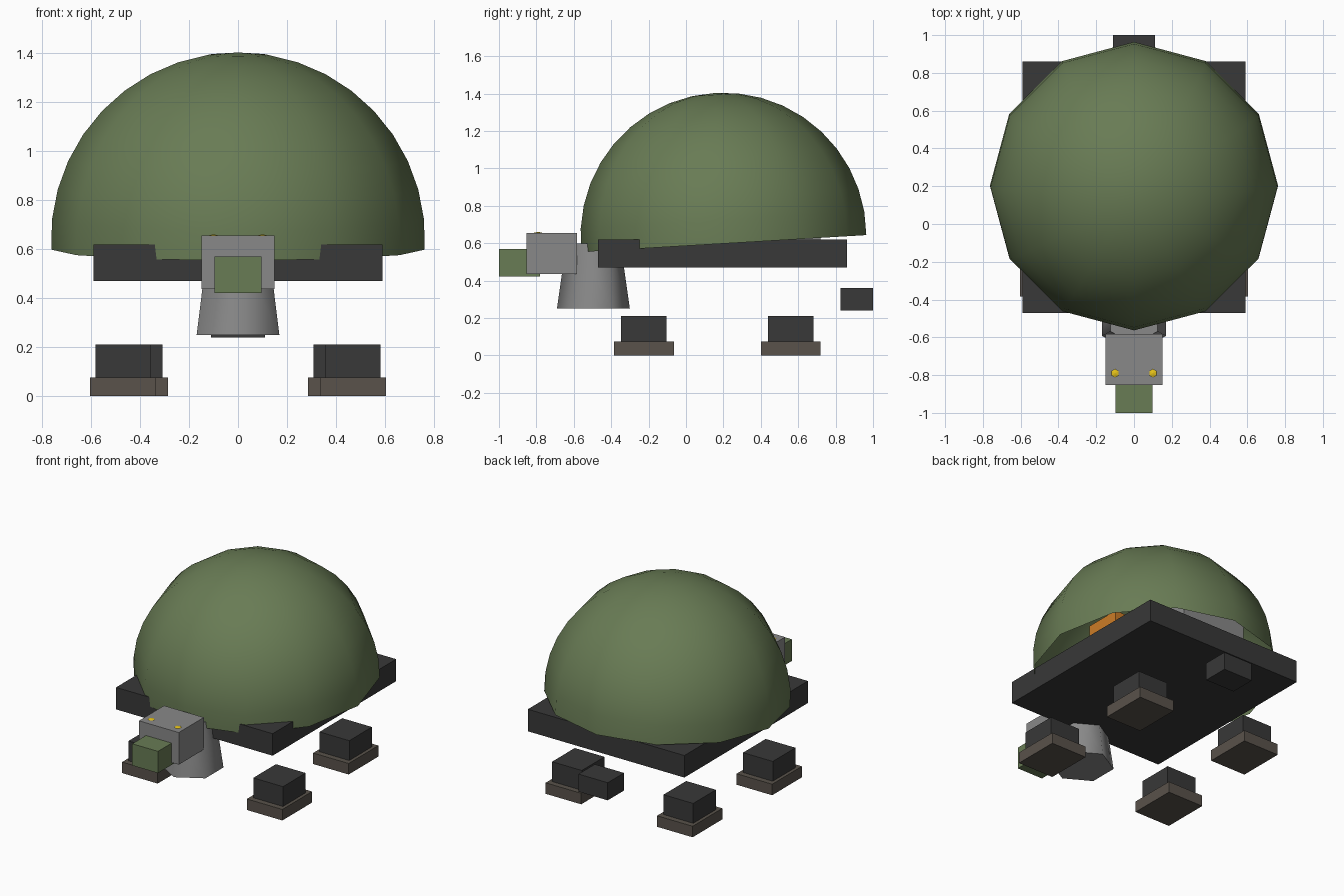
import bpy, bmesh
from math import sin, cos, pi, radians

if "Cube" in bpy.data.objects:
    bpy.data.objects.remove(bpy.data.objects["Cube"])


def material(name, rgb):
    m = bpy.data.materials.new(name)
    m.diffuse_color = (*rgb, 1)
    m.use_nodes = True
    m.node_tree.nodes["Principled BSDF"].inputs["Base Color"].default_value = m.diffuse_color
    return m


GREEN = material("shell green", (0.14, 0.20, 0.09))
DARK = material("dark plastic", (0.04, 0.04, 0.04))
BROWN = material("foot sole brown", (0.10, 0.085, 0.07))
GREY = material("mid grey", (0.25, 0.25, 0.25))
YELLOW = material("eye yellow", (0.80, 0.55, 0.01))
ORANGE = material("orange", (0.60, 0.20, 0.02))


def box(name, x, y, z, mat):
    """Box from (min, max) pairs on each axis."""
    bpy.ops.mesh.primitive_cube_add(size=1, location=[sum(a) / 2 for a in (x, y, z)])
    ob = bpy.context.object
    ob.name = name
    ob.scale = [a[1] - a[0] for a in (x, y, z)]
    bpy.ops.object.transform_apply(location=False, rotation=False)
    ob.data.materials.append(mat)
    return ob


# Domed shell: open 12-sided cap, tipped slightly forward
def dome(name, radius, sides, steps, low):
    bm = bmesh.new()
    rings = []
    for k in range(steps):
        a = low + (pi / 2 - low) * k / steps
        rings.append([bm.verts.new((radius * cos(a) * cos(2 * pi * i / sides),
                                    radius * cos(a) * sin(2 * pi * i / sides),
                                    radius * sin(a))) for i in range(sides)])
    pole = bm.verts.new((0, 0, radius))
    for i in range(sides):
        j = (i + 1) % sides
        for r0, r1 in zip(rings, rings[1:]):
            bm.faces.new((r0[i], r0[j], r1[j], r1[i]))
        bm.faces.new((rings[-1][i], rings[-1][j], pole))
    for f in bm.faces:
        f.smooth = True
    me = bpy.data.meshes.new(name)
    bm.to_mesh(me)
    bm.free()
    ob = bpy.data.objects.new(name, me)
    bpy.context.collection.objects.link(ob)
    me.materials.append(GREEN)
    return ob


shell = dome("shell", 0.764, 12, 10, radians(-3.2))
shell.location = (0, 0.2, 0.641)
shell.rotation_euler.x = radians(3.4)

# Body plate and tail
box("body_plate", (-0.59, 0.59), (-0.47, 0.86), (0.47, 0.62), DARK)
box("tail", (-0.11, 0.11), (0.825, 1.0), (0.24, 0.36), DARK)

# Parts under the shell, glimpsed from below
box("inner_housing", (-0.28, 0.2), (0.45, 0.72), (0.62, 0.86), GREY)
box("inner_motor", (0.2, 0.4), (0.05, 0.3), (0.62, 0.86), ORANGE)

# Feet: front pair stands a little wider than the back pair
for end, cx, cy in (("front", 0.47, -0.225), ("back", 0.42, 0.56)):
    for side, s in (("left", -1), ("right", 1)):
        x = s * cx
        box(f"{end}_{side}_sole", (x - 0.134, x + 0.134), (cy - 0.16, cy + 0.16),
            (0, 0.075), BROWN)
        box(f"{end}_{side}_foot", (x - 0.112, x + 0.112), (cy - 0.122, cy + 0.122),
            (0.075, 0.21), DARK)

# Neck: six-sided tapered column with points to front and back
bpy.ops.mesh.primitive_cone_add(vertices=6, radius1=0.195, radius2=0.145, depth=0.35,
                                location=(0, -0.495, 0.425))
neck = bpy.context.object
neck.name = "neck"
neck.data.materials.append(GREY)
bpy.ops.object.shade_smooth_by_angle(angle=radians(65))

# Head and snout
box("head", (-0.15, 0.15), (-0.852, -0.582), (0.437, 0.656), GREY)
box("snout", (-0.097, 0.097), (-1.0, -0.78), (0.422, 0.57), GREEN)

# Eyes: small balls that just break the top and sides of the head
for side, s in (("left", -1), ("right", 1)):
    bpy.ops.mesh.primitive_uv_sphere_add(segments=6, ring_count=8, radius=0.053,
                                         location=(s * 0.1, -0.79, 0.608))
    eye = bpy.context.object
    eye.name = f"{side}_eye"
    eye.data.materials.append(YELLOW)
